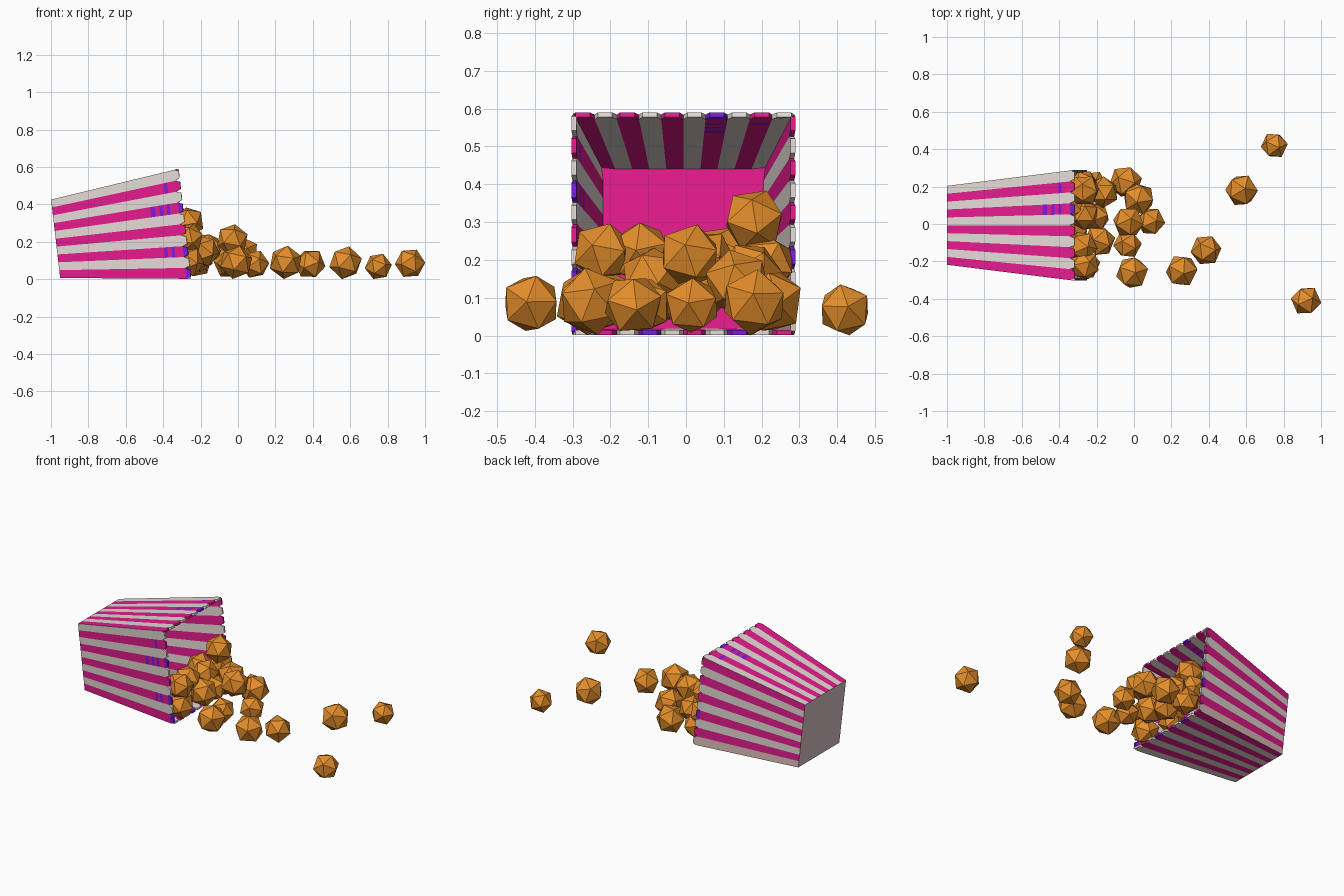
import bpy, bmesh, math, random
from mathutils import Vector, Euler

if "Cube" in bpy.data.objects:
    bpy.data.objects.remove(bpy.data.objects["Cube"])

random.seed(4)


def material(name, rgb):
    m = bpy.data.materials.new(name)
    m.diffuse_color = (*rgb, 1)
    m.use_nodes = True
    m.node_tree.nodes["Principled BSDF"].inputs["Base Color"].default_value = m.diffuse_color
    return m


MAGENTA = material("magenta", (0.78, 0.011, 0.27))
CREAM = material("warm grey white", (0.78, 0.71, 0.67))
PURPLE = material("purple", (0.20, 0.012, 0.75))
MAUVE = material("mauve grey", (0.68, 0.54, 0.57))
PEACH = material("dusty peach", (0.76, 0.54, 0.50))
ORANGE = material("caramel orange", (0.78, 0.27, 0.024))


def finish(bm, name, mats):
    me = bpy.data.meshes.new(name)
    bm.to_mesh(me)
    bm.free()
    for m in mats:
        me.materials.append(m)
    ob = bpy.data.objects.new(name, me)
    bpy.context.collection.objects.link(ob)
    return ob


# Tipped tub frame: axis runs towards +x, tilted so that one wall lies flat
TILT = math.radians(6.6)
AXIS = Vector((math.cos(TILT), 0, math.sin(TILT)))
UP = Vector((-math.sin(TILT), 0, math.cos(TILT)))
BASE = Vector((-0.975, -0.007, 0.216))
LENGTH, HALF_BASE, HALF_RIM = 0.695, 0.211, 0.296
CORNERS = [(1, -1), (-1, -1), (-1, 1), (1, 1)]   # bottom, front, top, back sides


def tub_point(side, s, t):
    """Point on a wall: s runs round one side, t from base to rim."""
    a, b = CORNERS[side], CORNERS[(side + 1) % 4]
    half = HALF_BASE + (HALF_RIM - HALF_BASE) * t
    y = (a[0] + (b[0] - a[0]) * s) * half
    z = (a[1] + (b[1] - a[1]) * s) * half
    return BASE + AXIS * (LENGTH * t) + Vector((0, y, 0)) + UP * z


# Striped walls: ten strips per side, each ending in a tapered tooth
STRIPS = 10
LEVELS = [0, 0.75, 0.785, 0.82, 0.845, 0.875, 0.90, 0.965, 1.0]
TIP = len(LEVELS) - 2


def strip_colour(side, i, level):
    if side == 3 and i == 9:
        return 3
    if i % 2:
        return 1
    banded = side in (1, 2)
    if i == 6 and (level == TIP or banded and level in (1, 3, 5)):
        return 2
    if i == 2 and side < 2 and (level == TIP or side == 1 and level in (3, 5)):
        return 2
    if i == 8 and banded and level == 5:
        return 2
    if i == 0 and side == 1 and level == TIP:
        return 2
    return 0


bm = bmesh.new()
for side in range(4):
    for i in range(STRIPS):
        for k in range(len(LEVELS) - 1):
            t0, t1 = LEVELS[k], LEVELS[k + 1]
            inset = 0.018 if k == TIP else 0
            s0, s1 = i / STRIPS, (i + 1) / STRIPS
            quad = [(s0, t0), (s0 + inset, t1), (s1 - inset, t1), (s1, t0)]
            f = bm.faces.new([bm.verts.new(tub_point(side, s, t)) for s, t in quad])
            f.material_index = strip_colour(side, i, k)
bmesh.ops.remove_doubles(bm, verts=bm.verts, dist=0.0003)
walls = finish(bm, "tub_walls", [MAGENTA, CREAM, PURPLE, PEACH])
mod = walls.modifiers.new("thickness", "SOLIDIFY")
mod.thickness = 0.013
mod.offset = -1

# Tub bottom outside, and raised magenta floor inside
for name, t, mat, flip in (("tub_bottom", 0, MAUVE, False), ("tub_floor", 0.17, MAGENTA, True)):
    bm = bmesh.new()
    pts = [bm.verts.new(tub_point(s, 0, t)) for s in range(4)]
    bm.faces.new(pts[::-1] if flip else pts)
    ob = finish(bm, name, [mat])
    if flip:   # keep the floor's edge inside the walls
        for v in ob.data.vertices:
            c = BASE + AXIS * (LENGTH * t)
            v.co = c + (v.co - c) * 0.975

# Popcorn pieces: x, y, z, radius
PIECES = [
    (0.92, -0.41, 0.085, 0.082), (0.75, 0.42, 0.068, 0.073),
    (0.575, 0.18, 0.088, 0.09), (0.385, -0.14, 0.082, 0.084),
    (0.255, -0.25, 0.09, 0.091), (-0.01, -0.26, 0.09, 0.091),
    (-0.035, -0.11, 0.08, 0.077), (0.09, 0.015, 0.08, 0.078),
    (-0.03, 0.01, 0.21, 0.087), (0.025, 0.135, 0.14, 0.09),
    (-0.045, 0.225, 0.09, 0.09), (-0.165, 0.17, 0.165, 0.085),
    (-0.265, 0.18, 0.305, 0.086), (-0.185, -0.09, 0.15, 0.087),
    (-0.265, -0.22, 0.22, 0.083), (-0.265, -0.215, 0.095, 0.086),
    (-0.28, -0.12, 0.22, 0.085), (-0.21, 0.04, 0.12, 0.085),
    (-0.27, 0.05, 0.20, 0.083), (-0.27, 0.21, 0.19, 0.083),
    (-0.22, 0.205, 0.09, 0.082), (-0.34, 0.09, 0.21, 0.083),
    (-0.33, -0.05, 0.11, 0.083),
]
for n, (x, y, z, r) in enumerate(PIECES):
    bm = bmesh.new()
    bmesh.ops.create_icosphere(bm, subdivisions=1, radius=r)
    ob = finish(bm, f"popcorn_{n + 1:02d}", [ORANGE])
    ob.location = (x, y, z)
    ob.rotation_euler = Euler([random.uniform(0, math.tau) for _ in range(3)])
